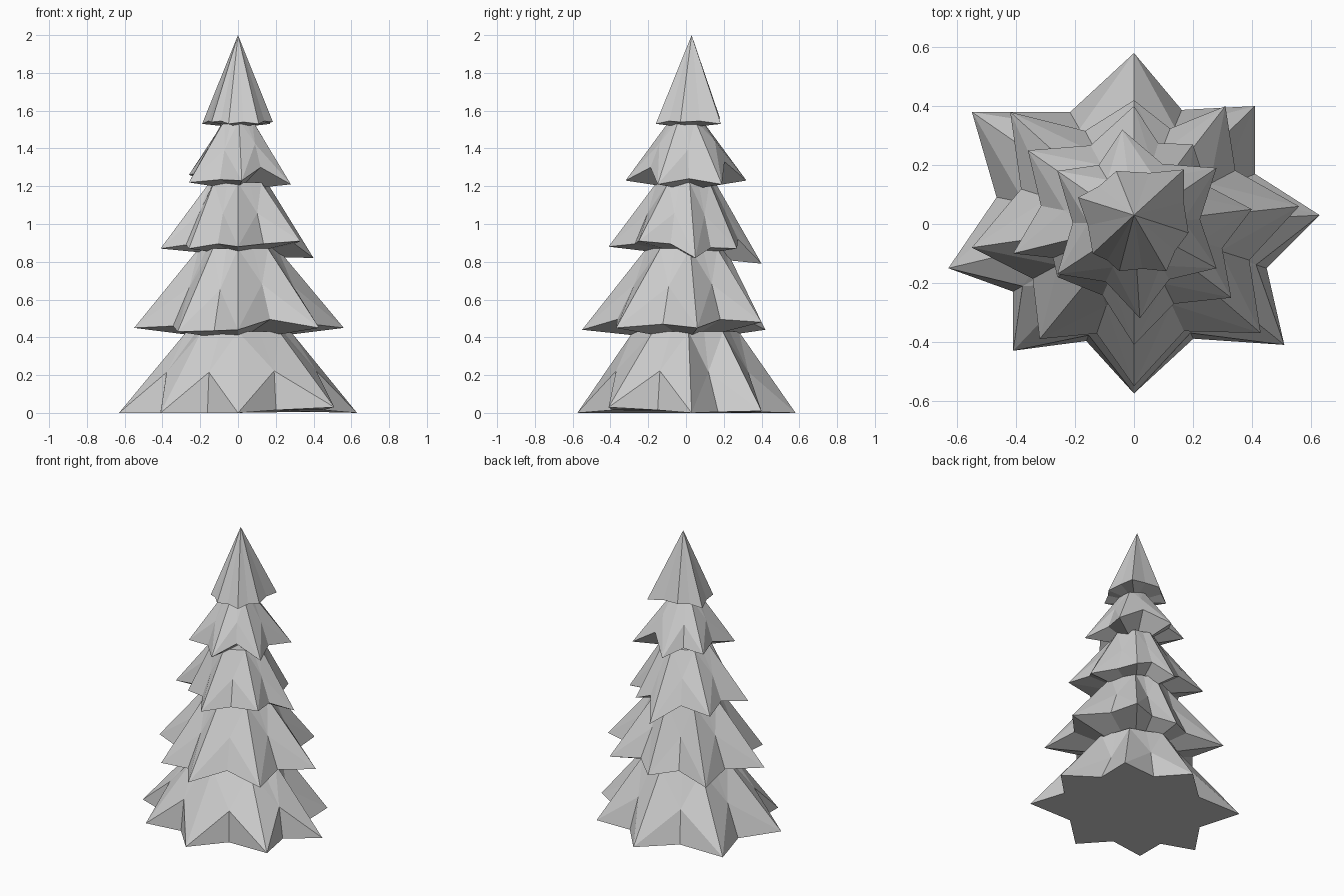
import bpy, bmesh
from mathutils import Vector

if "Cube" in bpy.data.objects:
    bpy.data.objects.remove(bpy.data.objects["Cube"])


def tier(name, tips, neck_z, neck_r, base_z, dip, lifts, folds):
    """Star-shaped skirt: branch tips with creased valleys, rising to a narrow neck.
    lifts raises each valley's rim, folds sets each crease's reach as a share of the valley's."""
    bm = bmesh.new()
    tips = [Vector(t) for t in tips]
    n = len(tips)
    tip_v, valley_v, fold_v, neck_tip, neck_val = [], [], [], [], []
    for i, t in enumerate(tips):
        mid = (t + tips[(i + 1) % n]) / 2
        valley = Vector((mid.x * dip, mid.y * dip, mid.z + lifts[i]))
        tip_v.append(bm.verts.new(t))
        valley_v.append(bm.verts.new(valley))
        if neck_r:
            a = Vector((t.x, t.y, 0)).normalized() * neck_r
            b = Vector((mid.x, mid.y, 0)).normalized() * neck_r * 0.9
            a.z = b.z = neck_z
            f = folds[i]
            fold_v.append(bm.verts.new((valley.x * f, valley.y * f, (valley.z + neck_z) / 2)))
            neck_tip.append(bm.verts.new(a))
            neck_val.append(bm.verts.new(b))
    hub = None if base_z is None else bm.verts.new((0, 0.01, base_z))
    apex = None if neck_r else bm.verts.new((0, 0.03, neck_z))
    rim, top = [], []
    for i in range(n):
        v = valley_v[i]
        rim += [tip_v[i], v]
        for k in (i, (i + 1) % n):
            t = tip_v[k]
            if apex:
                bm.faces.new((t, v, apex))
            else:
                bm.faces.new((t, v, fold_v[i]))
                bm.faces.new((t, fold_v[i], neck_tip[k]))
                bm.faces.new((neck_tip[k], fold_v[i], neck_val[i]))
            if hub:
                bm.faces.new((t, v, hub))
        if neck_r:
            top += [neck_tip[i], neck_val[i]]
    if not hub:
        bm.faces.new(rim)
    if top:
        bm.faces.new(top)
    bmesh.ops.recalc_face_normals(bm, faces=bm.faces)
    me = bpy.data.meshes.new(name)
    bm.to_mesh(me)
    bm.free()
    bpy.context.collection.objects.link(bpy.data.objects.new(name, me))


# Lowest branches, flat on the ground
tier("branches_bottom", [
    (0, 0.58, 0), (0.41, 0.40, 0.01), (0.63, 0.03, 0), (0.51, -0.41, 0.03),
    (0, -0.575, 0), (-0.41, -0.43, 0), (-0.63, -0.15, 0), (-0.55, 0.38, 0)],
    0.43, 0.28, None, 0.79, [0] * 8,
    [0.85, 0.7, 0.92, 0.95, 0.95, 0.92, 0.8, 0.85])

# Second branches
tier("branches_lower", [
    (0, 0.42, 0.44), (0.31, 0.40, 0.48), (0.56, 0.06, 0.45), (0.43, -0.37, 0.45),
    (0, -0.55, 0.44), (-0.32, -0.39, 0.43), (-0.55, -0.08, 0.45), (-0.42, 0.38, 0.45)],
    0.87, 0.21, 0.38, 0.79, [0.03, 0.03, 0.02, 0.05, 0, 0.02, 0.02, 0.03],
    [0.75] * 8)

# Middle branches
tier("branches_middle", [
    (0, 0.40, 0.79), (0.20, 0.27, 0.87), (0.40, 0.05, 0.82), (0.33, -0.25, 0.91),
    (0, -0.41, 0.88), (-0.26, -0.18, 0.87), (-0.41, -0.10, 0.87), (-0.36, 0.25, 0.88)],
    1.22, 0.155, 0.83, 0.82, [0.09, 0.03, 0.03, 0, 0.02, 0.02, 0.03, 0.07],
    [0.75] * 8)

# Fourth branches
tier("branches_upper", [
    (-0.04, 0.32, 1.23), (0.28, 0.19, 1.21), (0.28, -0.15, 1.21),
    (0.02, -0.32, 1.23), (-0.26, -0.17, 1.22), (-0.26, 0.18, 1.26)],
    1.55, 0.085, 1.18, 0.8, [0.11, 0.03, 0.08, 0.01, 0.03, 0.03],
    [0.75] * 6)

# Pointed crown
tier("tree_top", [
    (-0.06, 0.18, 1.56), (0.17, 0.185, 1.53), (0.185, -0.03, 1.54), (0.11, -0.16, 1.53),
    (-0.05, -0.16, 1.53), (-0.14, -0.10, 1.54), (-0.19, 0.09, 1.53)],
    2.0, 0, 1.51, 0.95, [0.01] * 7, None)
